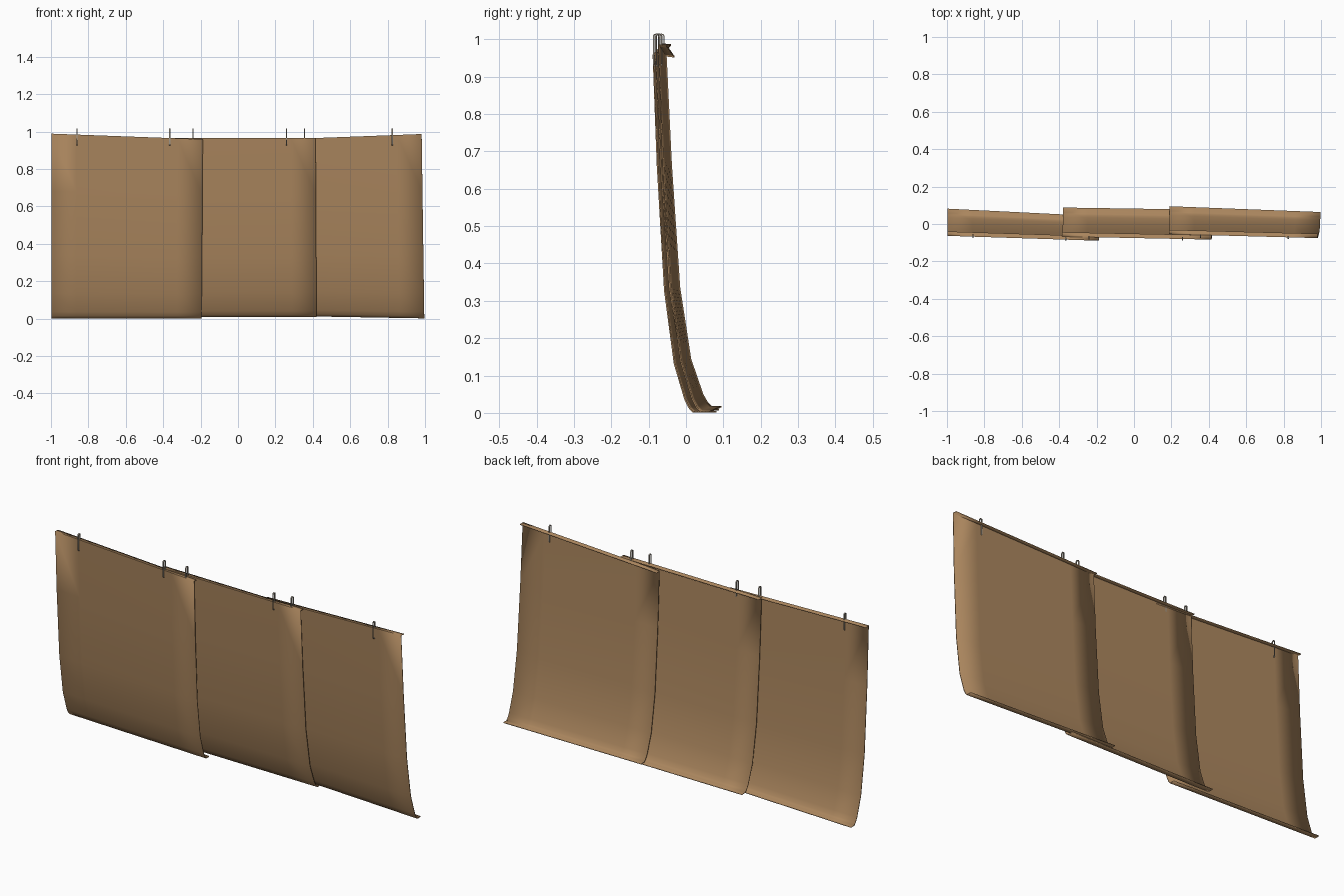
import bpy, bmesh, math
from mathutils import Vector

if "Cube" in bpy.data.objects:
    bpy.data.objects.remove(bpy.data.objects["Cube"])


def material(name, rgb):
    m = bpy.data.materials.new(name)
    m.diffuse_color = (*rgb, 1)
    m.use_nodes = True
    m.node_tree.nodes["Principled BSDF"].inputs["Base Color"].default_value = m.diffuse_color
    return m


TAN = material("tan canvas", (0.40, 0.235, 0.11))
GREY = material("grey strap", (0.38, 0.34, 0.28))

# Wall section from top to floor lip: (fraction of the way back, fraction of height)
PROFILE = [(0.0, 1.0), (0.09, 0.69), (0.24, 0.34), (0.44, 0.135),
           (0.66, 0.034), (0.74, 0.012), (0.82, 0.0), (1.0, 0.0)]
FLANGE = 0.022


def finish(bm, name, mat, angle):
    me = bpy.data.meshes.new(name)
    bm.normal_update()
    bm.to_mesh(me)
    bm.free()
    me.materials.append(mat)
    ob = bpy.data.objects.new(name, me)
    bpy.context.collection.objects.link(ob)
    bpy.context.view_layer.objects.active = ob
    ob.select_set(True)
    bpy.ops.object.shade_smooth_by_angle(angle=math.radians(angle))
    ob.select_set(False)
    return ob


def section(end):
    """Profile points at one end of a panel."""
    xt, xb, yt, yb, zt, zb = end
    pts = [Vector((xt, yt + FLANGE, zt - 0.002))]
    for f, h in PROFILE:
        pts.append(Vector((xb + (xt - xb) * h, yt + (yb - yt) * f,
                           zb + (zt - zb) * h)))
    return pts


def panel(name, left, right, steps=6):
    """Thin curved sheet lofted between two end sections."""
    bm = bmesh.new()
    a, b = section(left), section(right)
    rows = [[bm.verts.new(p.lerp(q, i / steps)) for p, q in zip(a, b)]
            for i in range(steps + 1)]
    for r, s in zip(rows, rows[1:]):
        for j in range(len(a) - 1):
            bm.faces.new((r[j], r[j + 1], s[j + 1], s[j]))
    ob = finish(bm, name, TAN, 50)
    mod = ob.modifiers.new("thickness", 'SOLIDIFY')
    mod.thickness = 0.004
    mod.offset = 0


# Ends: x top, x bottom, y top, y lip, z top, z bottom
panel("left_panel", (-0.998, -0.998, -0.062, 0.082, 0.987, 0.003),
      (-0.188, -0.194, -0.088, 0.042, 0.957, 0.003))
panel("middle_panel", (-0.385, -0.38, -0.066, 0.088, 0.965, 0.009),
      (0.415, 0.42, -0.082, 0.076, 0.965, 0.009))
panel("right_panel", (0.188, 0.19, -0.053, 0.095, 0.955, 0.017),
      (0.982, 0.996, -0.074, 0.064, 0.985, 0.003))


def strap(name, x, y, top):
    """Narrow closed loop threaded through the top hem."""
    bm = bmesh.new()
    n, hw, t = 16, 0.009, 0.003
    zl, zh = 0.935, top - hw
    rings = []
    for i in range(n):
        a = 2 * math.pi * (i + 0.5) / n
        zc = zh if math.sin(a) > 0 else zl
        rings.append([bm.verts.new((x + dx, y + r * math.cos(a), zc + r * math.sin(a)))
                      for r, dx in ((hw, -t), (hw, t), (hw - t, t), (hw - t, -t))])
    for i in range(n):
        r, s = rings[i], rings[(i + 1) % n]
        for j in range(4):
            k = (j + 1) % 4
            bm.faces.new((r[j], s[j], s[k], r[k]))
    bmesh.ops.recalc_face_normals(bm, faces=bm.faces)
    finish(bm, name, GREY, 40)


for i, (x, y) in enumerate([(-0.86, -0.066), (-0.365, -0.080), (-0.24, -0.074),
                            (0.26, -0.079), (0.355, -0.066), (0.825, -0.072)]):
    strap(f"hanging_strap_{i + 1}", x, y, 1.015)
